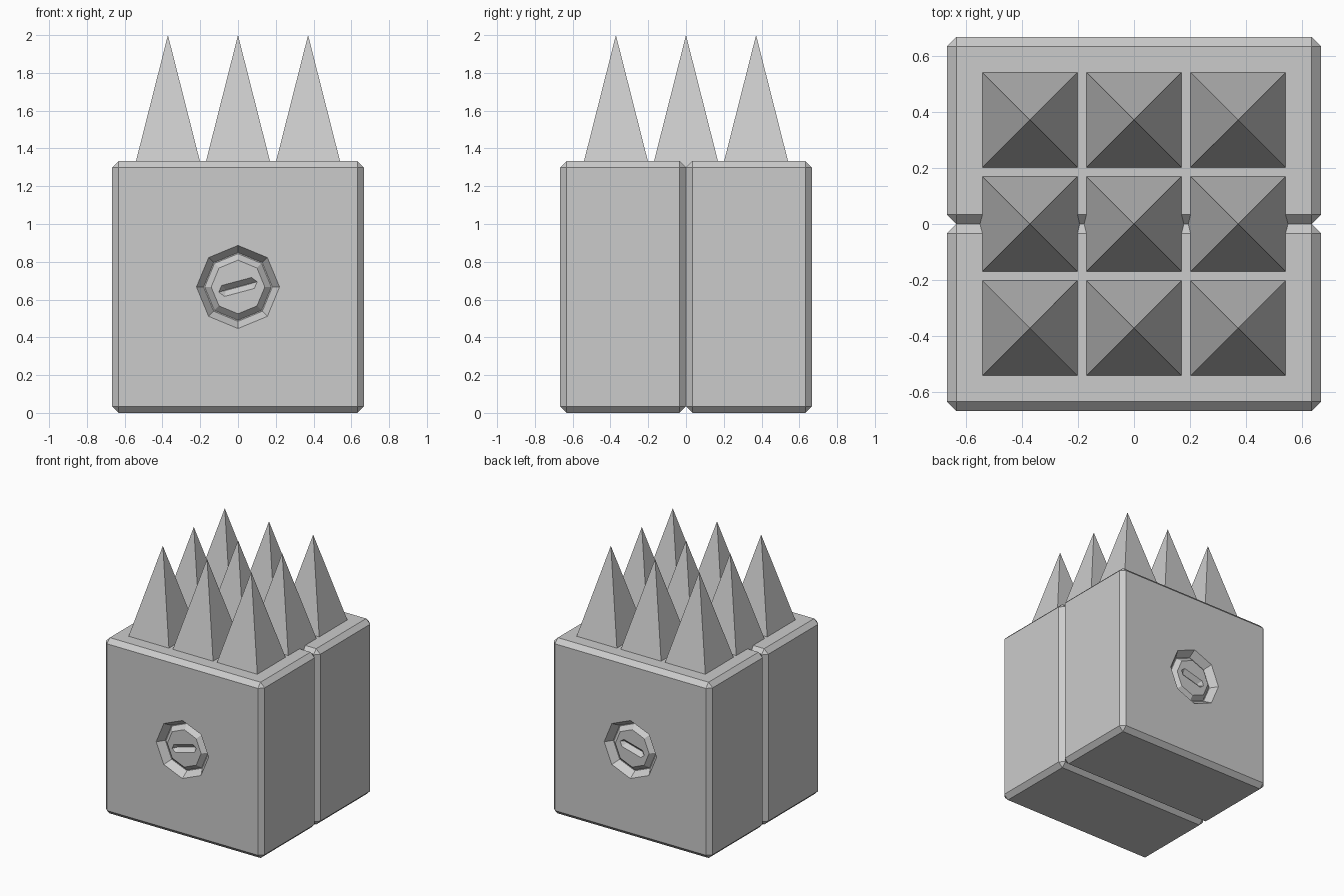
import bpy, bmesh
from math import cos, sin, pi, radians

if "Cube" in bpy.data.objects:
    bpy.data.objects.remove(bpy.data.objects["Cube"])

S = 2 / 3          # half width of the block
C = 0.034          # chamfer size
ZC = S             # screw height


def make(name, bm):
    bmesh.ops.recalc_face_normals(bm, faces=bm.faces[:])
    me = bpy.data.meshes.new(name)
    bm.to_mesh(me)
    bm.free()
    ob = bpy.data.objects.new(name, me)
    bpy.context.collection.objects.link(ob)
    return ob


def loft(name, loops):
    """Skin equal-length loops of points and cap both ends."""
    bm = bmesh.new()
    rings = [[bm.verts.new(p) for p in loop] for loop in loops]
    n = len(rings[0])
    for a, b in zip(rings, rings[1:]):
        for i in range(n):
            bm.faces.new((a[i], a[(i + 1) % n], b[(i + 1) % n], b[i]))
    bm.faces.new(rings[0])
    bm.faces.new(rings[-1])
    return make(name, bm)


# front half of the block, chamfered on all edges
bm = bmesh.new()
bmesh.ops.create_cube(bm, size=1)
for v in bm.verts:
    v.co = (v.co.x * 2 * S, (v.co.y - 0.5) * S, (v.co.z + 0.5) * 2 * S)
bmesh.ops.bevel(bm, geom=bm.edges[:], offset=C, segments=1, profile=0.5,
                affect='EDGES')
body = make("block_halves", bm)


# octagonal countersink that leaves a chamfered screw head
def octagon(r, depth):
    return [(r * cos(k * pi / 4), -S + depth, ZC + r * sin(k * pi / 4))
            for k in range(8)]


sink = loft("countersink_cutter", [octagon(r, d) for r, d in (
    (0.256, -0.05), (0.236, -0.016), (0.22, 0), (0.182, 0.055),
    (0.176, 0.055), (0.142, 0.022))])


# tilted V-shaped screwdriver slot
def slot_loop(pts, depth):
    a = radians(15)
    return [(x * cos(a) - z * sin(a), -S + depth, ZC + x * sin(a) + z * cos(a))
            for x, z in pts]


hexa = [(0.105, 0), (0.082, 0.03), (-0.082, 0.03),
        (-0.105, 0), (-0.082, -0.03), (0.082, -0.03)]
keel = [(x * 0.8, z * 0.04) for x, z in hexa]
slot = loft("slot_cutter", [slot_loop(hexa, -0.05), slot_loop(hexa, 0.022),
                            slot_loop(keel, 0.052)])

# cut the screw, then mirror to the back half
bpy.context.view_layer.objects.active = body
for cutter in (sink, slot):
    cutter.hide_render = True
    mod = body.modifiers.new("cut", 'BOOLEAN')
    mod.operation = 'DIFFERENCE'
    mod.solver = 'EXACT'
    mod.object = cutter
    bpy.ops.object.modifier_apply(modifier=mod.name)
    bpy.data.objects.remove(cutter)
mirror = body.modifiers.new("mirror", 'MIRROR')
mirror.use_axis = (False, True, False)
mirror.use_mirror_merge = False

# three by three grid of pyramid spikes, sunk slightly into the block
base = 1.30
half = 0.169 * (2 - base) / (2 - 2 * S)
bm = bmesh.new()
for i in (-1, 0, 1):
    for j in (-1, 0, 1):
        x, y = i * 0.371, j * 0.371
        ring = [bm.verts.new((x + sx * half, y + sy * half, base))
                for sx, sy in ((-1, -1), (1, -1), (1, 1), (-1, 1))]
        tip = bm.verts.new((x, y, 2))
        bm.faces.new(ring)
        for k in range(4):
            bm.faces.new((ring[k], ring[(k + 1) % 4], tip))
make("spikes", bm)
